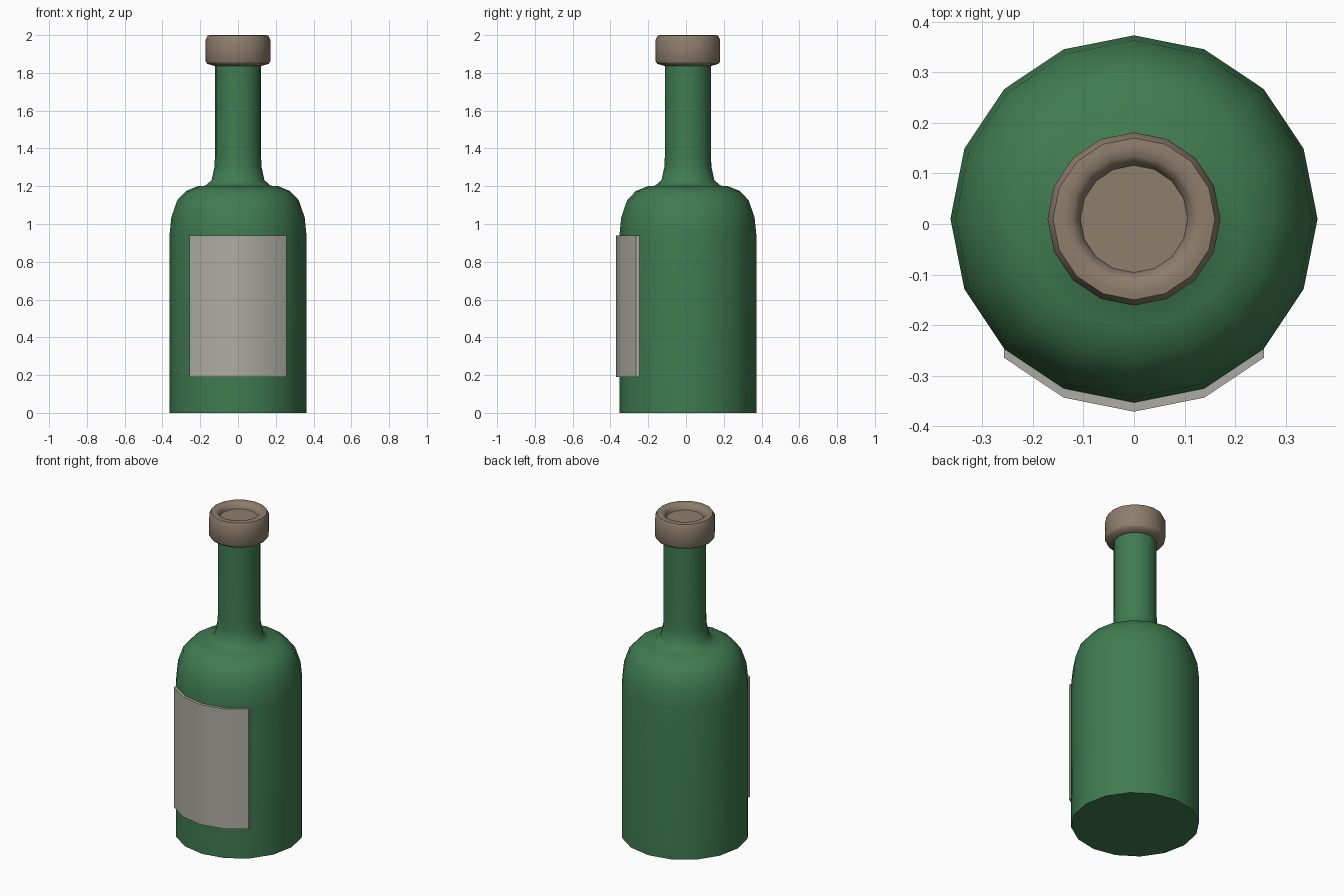
import bpy, bmesh, math

if "Cube" in bpy.data.objects:
    bpy.data.objects.remove(bpy.data.objects["Cube"])

SIDES = 16
CY = 0.01          # axis of the bottle in y
R = 0.363          # body radius


def material(name, rgb):
    m = bpy.data.materials.new(name)
    m.diffuse_color = (*rgb, 1)
    m.use_nodes = True
    m.node_tree.nodes["Principled BSDF"].inputs["Base Color"].default_value = m.diffuse_color
    return m


def finish(name, bm, mat, angle):
    bmesh.ops.recalc_face_normals(bm, faces=bm.faces)
    mesh = bpy.data.meshes.new(name)
    bm.to_mesh(mesh)
    bm.free()
    mesh.materials.append(mat)
    ob = bpy.data.objects.new(name, mesh)
    bpy.context.collection.objects.link(ob)
    bpy.ops.object.select_all(action='DESELECT')
    ob.select_set(True)
    bpy.context.view_layer.objects.active = ob
    bpy.ops.object.shade_smooth_by_angle(angle=math.radians(angle))
    return ob


def ring_point(r, i):
    a = 2 * math.pi * i / SIDES
    return r * math.cos(a), CY + r * math.sin(a)


def lathe(name, profile, mat, angle=50):
    """Rings of SIDES vertices, capped flat at both ends."""
    bm = bmesh.new()
    rings = [[bm.verts.new((*ring_point(r, i), z)) for i in range(SIDES)]
             for r, z in profile]
    for a, b in zip(rings, rings[1:]):
        for i in range(SIDES):
            j = (i + 1) % SIDES
            bm.faces.new((a[i], a[j], b[j], b[i]))
    bm.faces.new(rings[0])
    bm.faces.new(rings[-1])
    return finish(name, bm, mat, angle)


green = material("green_glass", (0.05, 0.20, 0.08))
brown = material("cork_brown", (0.27, 0.21, 0.15))
paper = material("label_paper", (0.42, 0.41, 0.37))

# Bottle: straight body, rounded shoulder, flared neck base, neck
lathe("bottle", [
    (R, 0), (R, 0.935), (0.353, 1.035), (0.322, 1.125), (0.275, 1.175),
    (0.213, 1.2), (0.173, 1.203), (0.14, 1.232), (0.125, 1.3),
    (0.122, 1.36), (0.122, 1.86)], green)

# Cap with rounded rim and shallow recess on top
lathe("cap", [
    (0.118, 1.835), (0.163, 1.848), (0.171, 1.862), (0.171, 1.975),
    (0.16, 1.998), (0.145, 2.0), (0.125, 1.998), (0.112, 1.985),
    (0.106, 1.965)], brown)

# Label: the four front facets of the body, pushed forward
bm = bmesh.new()
rows = []
for i in range(10, 15):
    x, y = ring_point(R, i)
    rows.append([bm.verts.new((x, y + dy, z)) for dy, z in
                 ((0.0, 0.19), (-0.018, 0.19), (-0.018, 0.938), (0.0, 0.938))])
for a, b in zip(rows, rows[1:]):
    for k in range(4):
        n = (k + 1) % 4
        bm.faces.new((a[k], a[n], b[n], b[k]))
bm.faces.new(rows[0])
bm.faces.new(rows[-1])
finish("label", bm, paper, 40)
